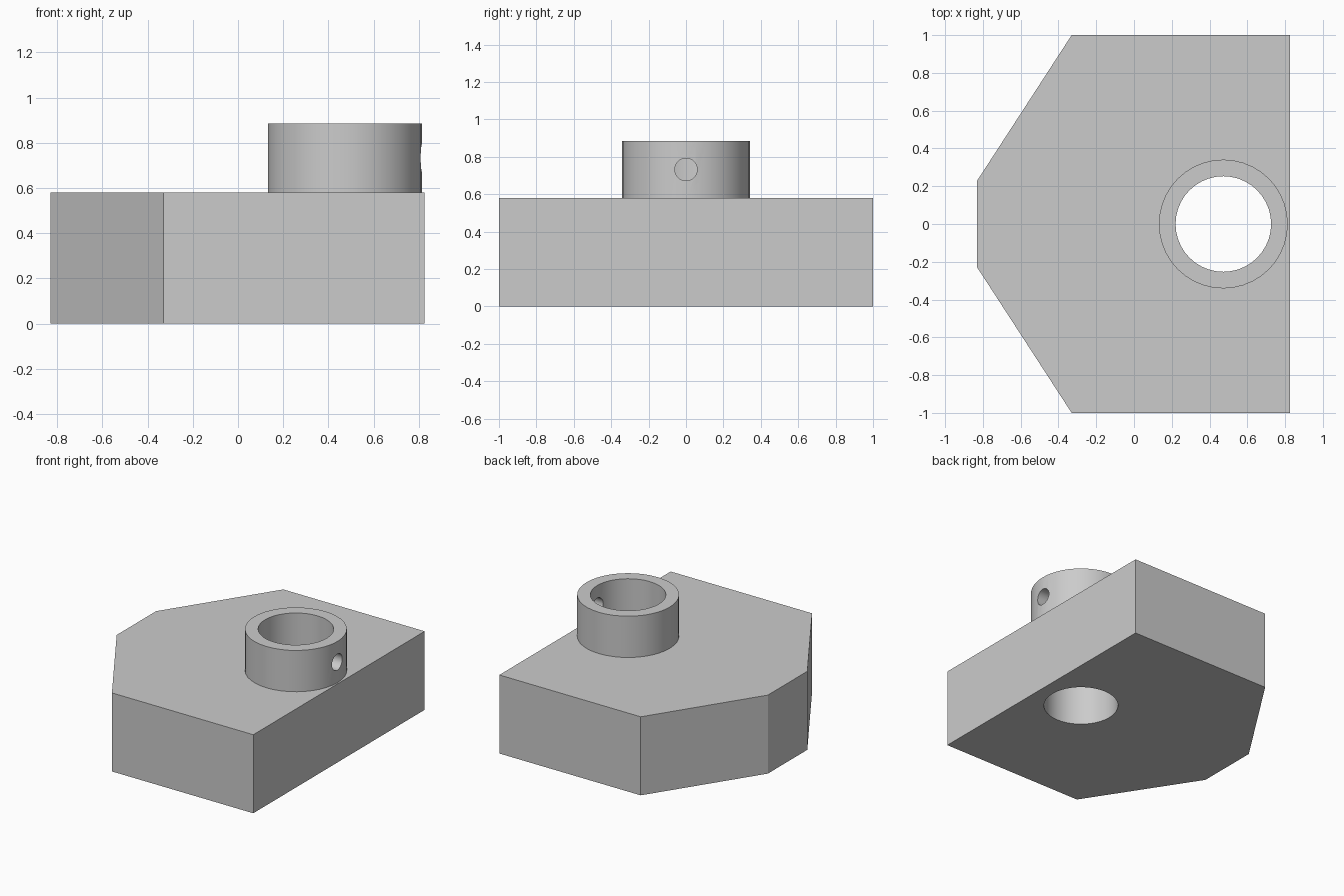
import bpy
import bmesh
import math

cube = bpy.data.objects.get("Cube")
if cube:
    bpy.data.objects.remove(cube, do_unlink=True)

BASE_TOP, COLLAR_TOP = 0.58, 0.885
BORE_X = 0.473
SEGMENTS = 40

grey = bpy.data.materials.new("plain grey")
grey.use_nodes = True
colour = (0.6, 0.6, 0.6, 1)
grey.diffuse_color = colour
grey.node_tree.nodes["Principled BSDF"].inputs["Base Color"].default_value = colour


def prism(name, outline, bottom, top):
    """Extrude a flat outline upwards into a solid."""
    bm = bmesh.new()
    face = bm.faces.new([bm.verts.new((x, y, bottom)) for x, y in outline])
    result = bmesh.ops.extrude_face_region(bm, geom=[face])
    moved = [v for v in result["geom"] if isinstance(v, bmesh.types.BMVert)]
    bmesh.ops.translate(bm, verts=moved, vec=(0, 0, top - bottom))
    bmesh.ops.recalc_face_normals(bm, faces=bm.faces)
    mesh = bpy.data.meshes.new(name)
    bm.to_mesh(mesh)
    bm.free()
    mesh.materials.append(grey)
    obj = bpy.data.objects.new(name, mesh)
    bpy.context.collection.objects.link(obj)
    return obj


def circle(radius, x=0.0):
    angles = [2 * math.pi * i / SEGMENTS for i in range(SEGMENTS)]
    return [(x + radius * math.cos(a), radius * math.sin(a)) for a in angles]


def select_only(obj):
    bpy.ops.object.select_all(action="DESELECT")
    obj.select_set(True)
    bpy.context.view_layer.objects.active = obj


def cut(obj, cutter):
    select_only(obj)
    mod = obj.modifiers.new("cut", "BOOLEAN")
    mod.operation = "DIFFERENCE"
    mod.solver = "EXACT"
    mod.object = cutter
    bpy.ops.object.modifier_apply(modifier=mod.name)


# Block with two chamfered corners on one side
half = [(-0.83, 0.23), (-0.33, 1.0), (0.825, 1.0)]
outline = half + [(x, -y) for x, y in reversed(half)]
base = prism("base_block", outline, 0, BASE_TOP)

# Round collar on the block
collar = prism("collar", circle(0.341, BORE_X), BASE_TOP, COLLAR_TOP)

# Cutters: the vertical bore and the sideways pin hole
bore = prism("bore_cutter", circle(0.253, BORE_X), -0.2, 1.2)
pin = prism("pin_hole_cutter", circle(0.06), 0, 0.5)
pin.rotation_euler.y = math.pi / 2
pin.location = (BORE_X, 0, 0.732)
bpy.context.view_layer.update()

cut(base, bore)
cut(collar, bore)
cut(collar, pin)
for helper in (bore, pin):
    bpy.data.objects.remove(helper, do_unlink=True)

# Smooth round walls, crisp edges
for part in (base, collar):
    select_only(part)
    bpy.ops.object.shade_smooth_by_angle(angle=math.radians(25))
